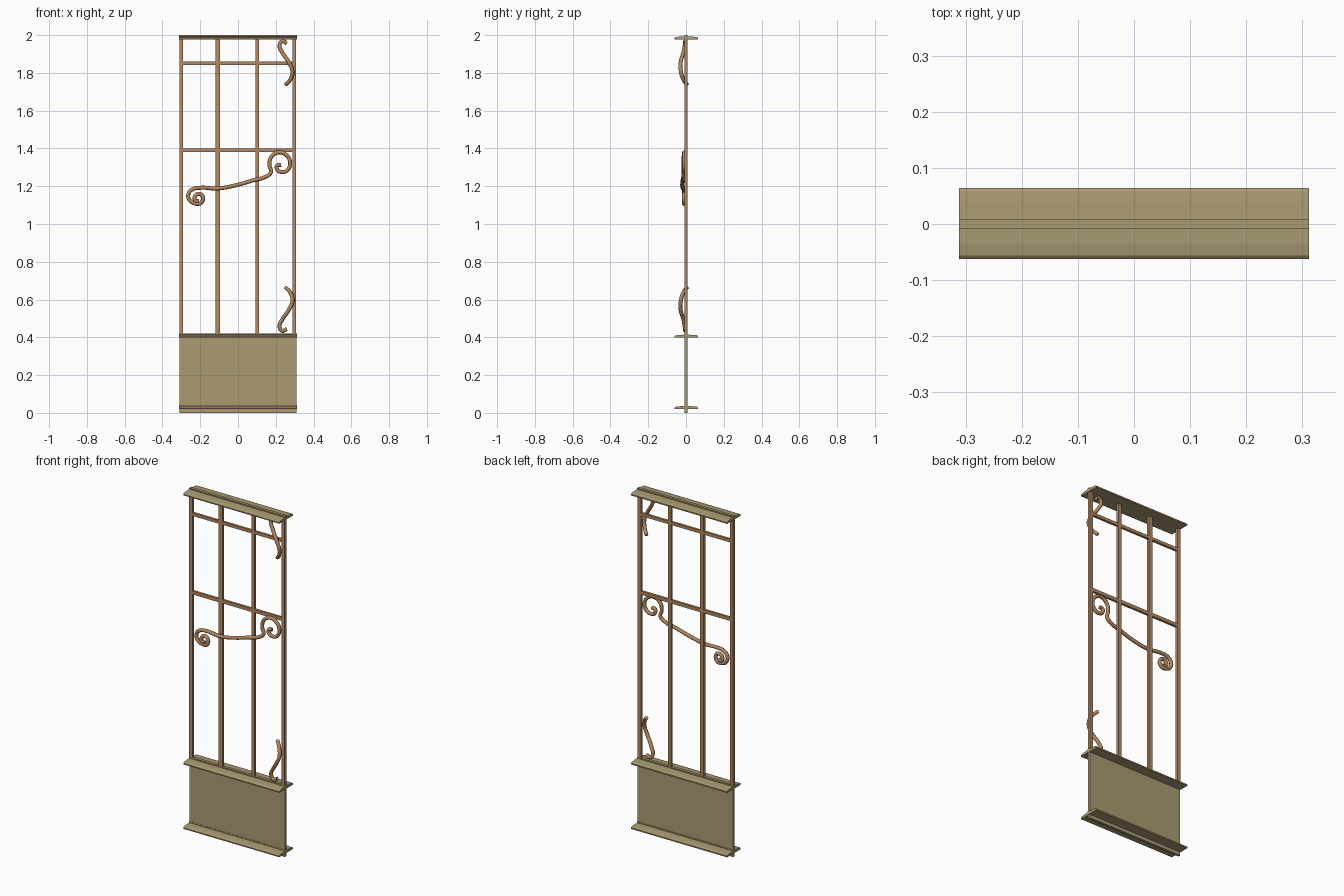
import bpy, bmesh
from mathutils import Vector

if "Cube" in bpy.data.objects:
    bpy.data.objects.remove(bpy.data.objects["Cube"])


def mat(name, rgb):
    m = bpy.data.materials.new(name)
    m.diffuse_color = (*rgb, 1)
    m.use_nodes = True
    m.node_tree.nodes["Principled BSDF"].inputs["Base Color"].default_value = m.diffuse_color
    return m


BRASS = mat("aged brass", (0.40, 0.33, 0.17))
COPPER = mat("copper brown", (0.45, 0.25, 0.12))


def finish(name, bm, mats):
    bmesh.ops.recalc_face_normals(bm, faces=bm.faces)
    me = bpy.data.meshes.new(name)
    bm.to_mesh(me)
    bm.free()
    for m in mats:
        me.materials.append(m)
    ob = bpy.data.objects.new(name, me)
    bpy.context.collection.objects.link(ob)
    return ob


def box(name, x0, x1, y0, y1, z0, z1, m):
    bm = bmesh.new()
    bmesh.ops.create_cube(bm, size=1)
    for v in bm.verts:
        v.co = Vector(((x0 + x1) / 2 + v.co.x * (x1 - x0),
                       (y0 + y1) / 2 + v.co.y * (y1 - y0),
                       (z0 + z1) / 2 + v.co.z * (z1 - z0)))
    return finish(name, bm, [m])


def rail(name, top):
    # ledge with gently domed halves and a raised centre rib
    prof = [(-.062, -.023), (-.062, -.016), (-.056, -.011), (-.035, -.008), (-.008, -.007),
            (-.008, 0), (.009, 0), (.009, -.007), (.035, -.008), (.058, -.010),
            (.064, -.015), (.064, -.023)]
    bm = bmesh.new()
    f = bm.faces.new([bm.verts.new((-.312, y, top + z)) for y, z in prof])
    ext = bmesh.ops.extrude_face_region(bm, geom=[f])["geom"]
    for v in ext:
        if isinstance(v, bmesh.types.BMVert):
            v.co.x = .312
    bmesh.ops.recalc_face_normals(bm, faces=bm.faces)
    for f in bm.faces:  # copper on narrow front/back edges
        f.material_index = 1 if abs(f.normal.y) > .8 else 0
    return finish(name, bm, [BRASS, COPPER])


def scroll(name, pts, radius=.0105):
    # smooth swept bar through the given points
    cu = bpy.data.curves.new(name, 'CURVE')
    cu.dimensions = '3D'
    cu.bevel_depth = radius
    cu.bevel_resolution = 2
    cu.resolution_u = 6
    cu.use_fill_caps = True
    sp = cu.splines.new('BEZIER')
    sp.bezier_points.add(len(pts) - 1)
    for b, p in zip(sp.bezier_points, pts):
        b.co = p
        b.handle_left_type = b.handle_right_type = 'AUTO'
    cu.materials.append(COPPER)
    ob = bpy.data.objects.new(name, cu)
    bpy.context.collection.objects.link(ob)


# solid lower panel and three rails
box("lower_panel", -.311, .309, -.007, .007, 0, .41, BRASS)
for n, z in (("bottom_rail", .043), ("middle_rail", .421), ("top_rail", 2.0)):
    rail(n, z)

# upright bars
for i, (x, w) in enumerate(((-.301, .020), (-.108, .023), (.102, .020), (.298, .020))):
    box(f"upright_bar_{i + 1}", x - w / 2, x + w / 2, -.008, .008, .40, 1.985, COPPER)

# cross bars
for n, z, h in (("upper_cross_bar", 1.85, .018), ("centre_cross_bar", 1.39, .020)):
    box(n, -.30, .297, -.007, .007, z - h / 2, z + h / 2, COPPER)

# handle with a spiral at each end
handle = [(-.207, 1.122), (-.226, 1.124), (-.228, 1.146), (-.204, 1.160), (-.185, 1.138),
          (-.196, 1.112), (-.226, 1.108), (-.257, 1.128), (-.262, 1.160), (-.240, 1.184),
          (-.195, 1.192), (-.11, 1.188), (-.02, 1.203), (.08, 1.231), (.150, 1.252),
          (.175, 1.275), (.167, 1.310), (.176, 1.355), (.215, 1.379), (.257, 1.364),
          (.276, 1.325), (.263, 1.287), (.232, 1.275), (.208, 1.288), (.208, 1.310), (.228, 1.313)]
scroll("scroll_handle",
       [(x, -.010 - .010 * max(0, 1 - (abs(x) / .2) ** 2), z) for x, z in handle])

# corner scrolls, mirrored about z = 1.2
corner = [(.252, .006, 1.737), (.277, -.014, 1.765), (.288, -.027, 1.808), (.268, -.028, 1.858),
          (.235, -.014, 1.907), (.220, -.007, 1.944), (.235, -.004, 1.968), (.258, -.003, 1.957)]
scroll("upper_corner_scroll", corner)
scroll("lower_corner_scroll", [(x, y, 2.402 - z) for x, y, z in corner])
